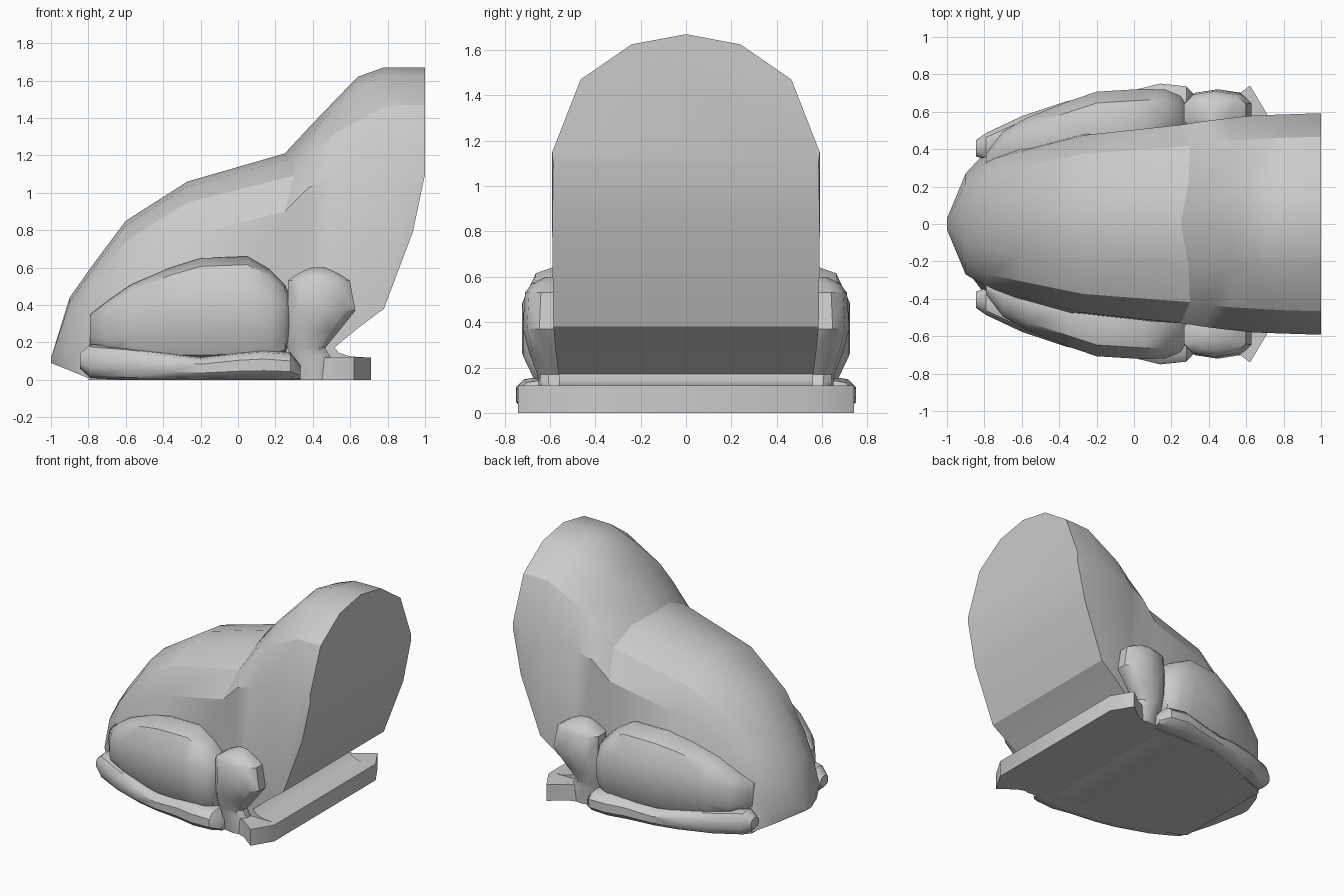
import bpy, bmesh
from math import sin, cos, radians, pi

if "Cube" in bpy.data.objects:
    bpy.data.objects.remove(bpy.data.objects["Cube"])


def finish(name, bm, angle=32):
    bmesh.ops.recalc_face_normals(bm, faces=bm.faces)
    me = bpy.data.meshes.new(name)
    bm.to_mesh(me)
    bm.free()
    ob = bpy.data.objects.new(name, me)
    bpy.context.collection.objects.link(ob)
    bpy.ops.object.select_all(action='DESELECT')
    bpy.context.view_layer.objects.active = ob
    ob.select_set(True)
    bpy.ops.object.shade_smooth_by_angle(angle=radians(angle))
    return ob


def loft(name, rings, angle=32):
    bm = bmesh.new()
    vs = [[bm.verts.new(p) for p in r] for r in rings]
    n = len(rings[0])
    for a, b in zip(vs, vs[1:]):
        for i in range(n):
            j = (i + 1) % n
            bm.faces.new((a[i], a[j], b[j], b[i]))
    bm.faces.new(vs[0])
    bm.faces.new(vs[-1])
    return finish(name, bm, angle)


# Body: domed back above a crease, flat side walls, cut flat at the mouth end
# x, top z, crease y, crease z, bottom y, bottom z, x skew of the two dome points
stations = [
    (-1.0, .115, .03, .10, .03, .09, 0, 0),
    (-.90, .44, .27, .14, .24, .05, 0, 0),
    (-.78, .61, .34, .34, .40, .0, 0, 0),
    (-.60, .85, .39, .57, .47, .0, 0, 0),
    (-.27, 1.06, .475, .77, .50, .0, 0, 0),
    (.25, 1.21, .53, .90, .52, .0, .04, .05),
    (.38, 1.35, .55, 1.03, .54, .06, .02, .03),
    (.50, 1.475, .565, 1.07, .56, .16, .0, .02),
    (.64, 1.62, .58, 1.11, .575, .275, .01, .08),
    (.78, 1.67, .585, 1.14, .585, .38, 0, .02),
    (.935, 1.67, .59, 1.15, .59, .79, 0, 0),
    (1.0, 1.67, .59, 1.15, .585, 1.10, 0, 0),
]
rings = []
for x, zt, yc, zc, yb, zb, s1, s2 in stations:
    h = zt - zc
    half = [(x + s, yc * cos(radians(a)), zc + h * sin(radians(a)))
            for s, a in ((s1, 66), (s2, 38), (0, 0))] + [(x, yb, zb)]
    rings.append([(x, 0, zt)] + half + [(p, -q, r) for p, q, r in reversed(half)])
loft("body", rings, 28)

# Base: flat slab with splayed front corners and a fillet up to the chest
foot = [(.71, .59), (.62, .74), (.50, .65), (.34, .60), (-.2, .62), (-.55, .5), (-.80, .38)]
outline = foot + [(x, -y) for x, y in reversed(foot)]
loft("base_slab", [[(x, y, z) for x, y in outline] for z in (0, .12)])
fillet = [(.68, .12), (.60, .125), (.54, .145), (.49, .20), (.40, .20), (.40, .06), (.68, .06)]
loft("chest_fillet", [[(x, y, z) for x, z in fillet] for y in (-.56, .56)])


def oval(c, a, b, along, n=10, power=.8):
    """Rounded section in the y plus z (along x) or x plus y (along z) plane."""
    pts = []
    for i in range(n):
        t = 2 * pi * (i + .5) / n
        u, v = [abs(f) ** power * (1 if f > 0 else -1) for f in (cos(t), sin(t))]
        if along == 'x':
            pts.append((c[0], c[1] + a * u, c[2] + b * v))
        else:
            pts.append((c[0] + a * u, c[1] + b * v, c[2]))
    return pts


def limb(name, rows, along, side):
    """Rows: position, then low/high on each of the two section axes."""
    rings = []
    for t, a0, a1, b0, b1 in rows:
        ca, cb = (a0 + a1) / 2, (b0 + b1) / 2
        c = (t, ca, cb) if along == 'x' else (ca, cb, t)
        rings.append([(p, q * side, r) for p, q, r in
                      oval(c, (a1 - a0) / 2, (b1 - b0) / 2, along)])
    return loft(name, rings, 40)


thigh = [(-.79, .29, .38, .18, .35), (-.70, .28, .50, .12, .42), (-.57, .28, .575, .10, .51),
         (-.36, .28, .66, .09, .60), (-.20, .32, .715, .09, .65), (.05, .34, .73, .09, .66),
         (.17, .38, .725, .10, .59), (.25, .42, .69, .13, .51), (.285, .46, .63, .24, .43)]
hind_foot = [(-.845, .36, .45, .06, .14), (-.79, .34, .49, .01, .19), (-.60, .40, .58, 0, .175),
             (-.36, .48, .66, 0, .145), (-.20, .52, .69, 0, .12), (0, .53, .72, 0, .15),
             (.14, .53, .755, 0, .16), (.28, .53, .74, 0, .145), (.335, .55, .68, 0, .08)]
front_leg = [(0, .30, .52, .50, .64), (.12, .28, .50, .50, .65), (.17, .26, .47, .50, .655),
             (.26, .25, .545, .48, .69), (.37, .26, .635, .48, .72), (.53, .26, .605, .48, .71),
             (.57, .32, .54, .50, .68), (.60, .39, .47, .53, .62)]
for side, tag in ((-1, "right"), (1, "left")):
    limb("thigh_" + tag, thigh, 'x', side)
    limb("hind_foot_" + tag, hind_foot, 'x', side)
    limb("front_leg_" + tag, front_leg, 'z', side)
